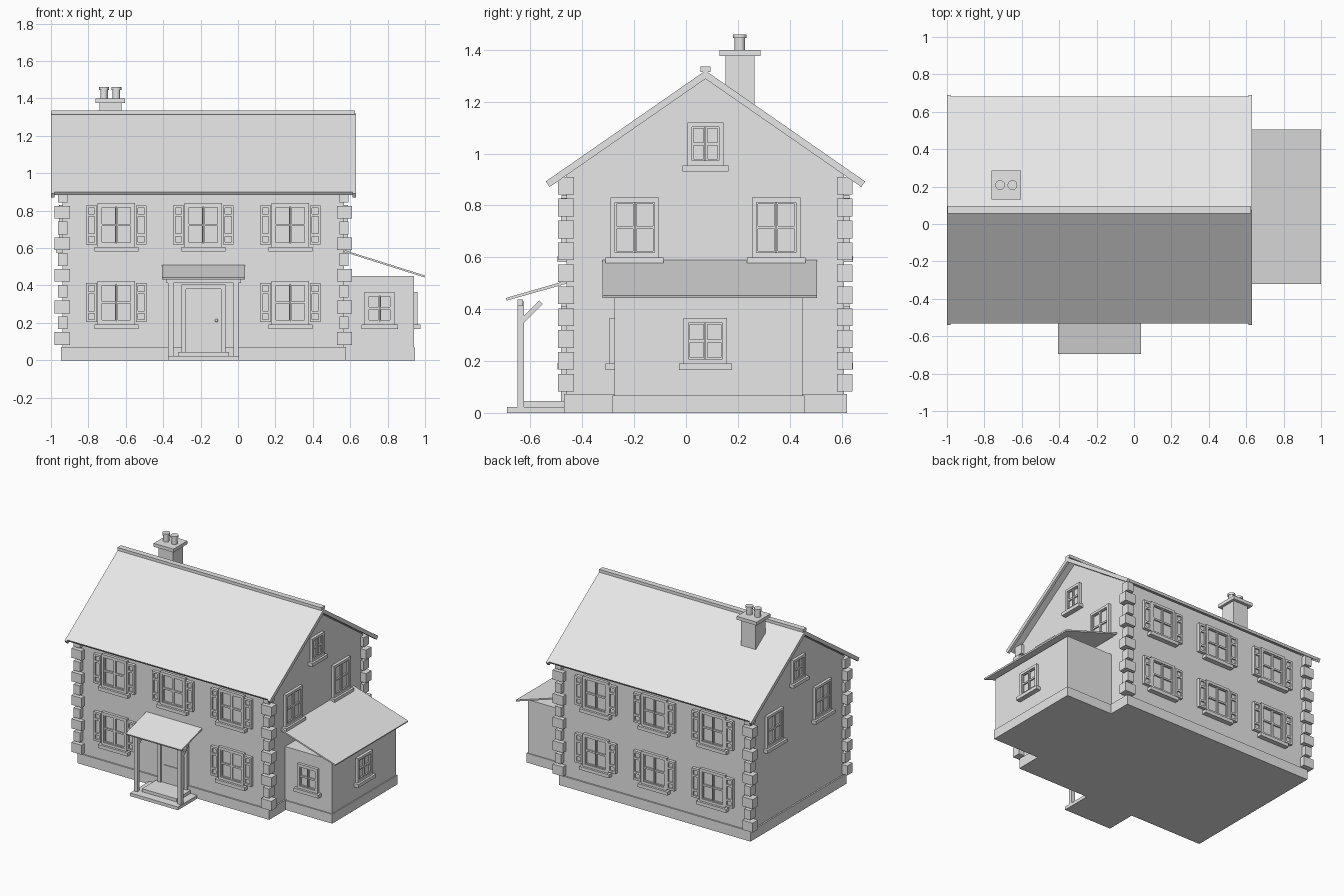
import bpy, bmesh, math
from mathutils import Matrix, Vector

if "Cube" in bpy.data.objects:
    bpy.data.objects.remove(bpy.data.objects["Cube"])

mat = bpy.data.materials.new("light_grey")
mat.diffuse_color = (0.8, 0.8, 0.8, 1)
mat.use_nodes = True
mat.node_tree.nodes["Principled BSDF"].inputs["Base Color"].default_value = mat.diffuse_color

CX, CY = -0.185, 0.075          # centre of the main house
HX, HY = 0.752, 0.535           # half size of the main walls
SLOPE, APEX = 0.694, 1.32       # roof pitch and ridge height


def finish(name, bm):
    bmesh.ops.recalc_face_normals(bm, faces=bm.faces)
    me = bpy.data.meshes.new(name)
    bm.to_mesh(me)
    bm.free()
    me.materials.append(mat)
    ob = bpy.data.objects.new(name, me)
    bpy.context.collection.objects.link(ob)
    return ob


def add_box(bm, x0, x1, y0, y1, z0, z1, m=Matrix()):
    c = Matrix.Translation(((x0 + x1) / 2, (y0 + y1) / 2, (z0 + z1) / 2))
    s = Matrix.Diagonal((x1 - x0, y1 - y0, z1 - z0, 1))
    bmesh.ops.create_cube(bm, size=1, matrix=m @ c @ s)


def boxes(name, *dims, m=Matrix()):
    bm = bmesh.new()
    for d in dims:
        add_box(bm, *d, m=m)
    return finish(name, bm)


def add_prism(bm, pts, axis, a, b):
    """Extrude a 2D outline: axis 'x' uses (y, z) points, axis 'y' uses (x, z)."""
    def put(p, t):
        return Vector((t, p[0], p[1])) if axis == 'x' else Vector((p[0], t, p[1]))
    lo = [bm.verts.new(put(p, a)) for p in pts]
    hi = [bm.verts.new(put(p, b)) for p in pts]
    bm.faces.new(lo)
    bm.faces.new(hi[::-1])
    for i in range(len(pts)):
        j = (i + 1) % len(pts)
        bm.faces.new((lo[i], lo[j], hi[j], hi[i]))


def prism(name, pts, axis, a, b):
    bm = bmesh.new()
    add_prism(bm, pts, axis, a, b)
    return finish(name, bm)


def wall_frame(x, y, turn):
    """Local x runs along the wall, local -y points outward."""
    return Matrix.Translation((x, y, 0)) @ Matrix.Rotation(math.radians(turn), 4, 'Z')


FRONT = wall_frame(CX, CY - HY, 0)
BACK = wall_frame(CX, CY + HY, 180)
RIGHT = wall_frame(CX + HX, CY, 90)
LEFT = wall_frame(CX - HX, CY, -90)


def window(name, m, c, z0, z1, hw, shutters=False):
    t, mid = 0.018, (z0 + z1) / 2
    bm = bmesh.new()
    # outer frame
    for s in (c - hw, c + hw - t):
        add_box(bm, s, s + t, -0.02, 0.005, z0, z1, m)
    for z in (z0, z1 - t):
        add_box(bm, c - hw + t, c + hw - t, -0.02, 0.005, z, z + t, m)
    # sashes: four small rims, set back from the frame
    for x0, x1 in ((c - hw + t, c - 0.001), (c + 0.001, c + hw - t)):
        for a, b in ((z0 + t, mid), (mid, z1 - t)):
            r = 0.006
            add_box(bm, x0, x0 + r, -0.014, 0.005, a, b, m)
            add_box(bm, x1 - r, x1, -0.014, 0.005, a, b, m)
            add_box(bm, x0, x1, -0.014, 0.005, a, a + r, m)
            add_box(bm, x0, x1, -0.014, 0.005, b - r, b, m)
    # glass and sill
    add_box(bm, c - hw + t, c + hw - t, -0.004, 0.002, z0 + t, z1 - t, m)
    add_box(bm, c - hw - 0.018, c + hw + 0.018, -0.035, 0.005, z0 - 0.024, z0, m)
    finish(name, bm)
    if shutters:
        bm = bmesh.new()
        for s in (-1, 1):
            x0, x1 = sorted((c + s * (hw + 0.004), c + s * (hw + 0.062)))
            a, b = z0 + 0.012, z1 - 0.012
            add_box(bm, x0, x1, -0.012, 0.004, a, b, m)
            for x in (x0, x1 - 0.012):
                add_box(bm, x, x + 0.012, -0.022, 0.004, a, b, m)
            for z in (a, a + 0.045, b - 0.06, b - 0.014):
                add_box(bm, x0, x1, -0.022, 0.004, z, z + 0.014, m)
        finish(name + "_shutters", bm)


# main walls with gables, and plinth
eave_z = APEX - 0.03 - SLOPE * HY
prism("main_walls", [(CY - HY, 0.05), (CY + HY, 0.05), (CY + HY, eave_z),
                     (CY, APEX - 0.03), (CY - HY, eave_z)], 'x', CX - HX, CX + HX)
boxes("main_plinth", (CX - 0.762, CX + 0.762, CY - 0.545, CY + 0.545, 0, 0.072))


# roof slabs, verge boards and ridge cap
def gable(reach, thick):
    n = Vector((SLOPE, 1)).normalized() * thick
    e = APEX - SLOPE * reach
    return [(CY, APEX), (CY + reach, e), (CY + reach - n.x, e - n.y),
            (CY, APEX - thick * 1.217), (CY - reach + n.x, e - n.y), (CY - reach, e)]


prism("roof", gable(0.607, 0.018), 'x', -0.985, 0.615)
bm = bmesh.new()
for x in (-1.0, 0.612):
    add_prism(bm, gable(0.616, 0.026), 'x', x, x + 0.018)
finish("verge_boards", bm)
boxes("ridge_cap", (-0.998, 0.625, CY - 0.02, CY + 0.02, 1.315, 1.336))

# corner stones, alternating wide and narrow
bm = bmesh.new()
for sx in (-1, 1):
    for sy in (-1, 1):
        for i in range(10):
            z = 0.082 + i * 0.0845
            o, w = (0.795, 0.082) if i % 2 == 0 else (0.777, 0.05)
            xs = sorted((CX + sx * o, CX + sx * (o - w)))
            ys = sorted((CY + sy * 0.568, CY + sy * 0.507))
            add_box(bm, *xs, *ys, z, z + 0.068)
finish("corner_stones", bm)

# windows of the main house
for side, m in (("front", FRONT), ("back", BACK)):
    for i, c in enumerate((-0.465, 0, 0.465)):
        window(f"{side}_upper_window_{i}", m, c, 0.606, 0.84, 0.1, True)
        if side == "back" or i != 1:
            window(f"{side}_lower_window_{i}", m, c, 0.192, 0.425, 0.1, True)
for side, m in (("left", LEFT), ("right", RIGHT)):
    for i, c in enumerate((-0.273, 0.273)):
        window(f"{side}_upper_window_{i}", m, c, 0.6, 0.83, 0.094)
    window(f"{side}_attic_window", m, 0, 0.955, 1.12, 0.07)

# chimney
boxes("chimney", (-0.74, -0.622, 0.153, 0.265, 1.1, 1.38),
      (-0.762, -0.604, 0.13, 0.287, 1.376, 1.4))
bm = bmesh.new()
for x in (-0.716, -0.65):
    for r, z0, z1 in ((0.02, 1.395, 1.45), (0.026, 1.445, 1.46)):
        bmesh.ops.create_cone(bm, cap_ends=True, segments=24, radius1=r, radius2=r, depth=z1 - z0,
                              matrix=Matrix.Translation((x, 0.208, (z0 + z1) / 2)))
finish("chimney_pots", bm)

# side annex with lean-to roof
boxes("annex_walls", (0.55, 0.94, -0.275, 0.45, 0.05, 0.45))
boxes("annex_plinth", (0.55, 0.947, -0.283, 0.457, 0, 0.067))
prism("annex_roof", [(0.565, 0.59), (1.0, 0.453), (0.997, 0.443), (0.565, 0.58)], 'y', -0.322, 0.505)
window("annex_side_window", wall_frame(0.94, 0.075, 90), 0, 0.19, 0.365, 0.084)
window("annex_front_window", wall_frame(0.757, -0.275, 0), 0, 0.19, 0.365, 0.08)

# porch: steps, posts, beams, braces, roof
boxes("porch_steps", (CX - 0.19, CX + 0.19, -0.69, -0.44, 0, 0.023),
      (CX - 0.137, CX + 0.137, -0.63, -0.44, 0.02, 0.045))
prism("porch_roof", [(-0.695, 0.443), (-0.455, 0.512), (-0.455, 0.5), (-0.692, 0.433)],
      'x', -0.407, 0.037)
bm = bmesh.new()
for s in (-1, 1):
    x0, x1 = sorted((CX + s * 0.188, CX + s * 0.16))
    add_box(bm, x0, x1, -0.65, -0.625, 0.02, 0.43)
    add_prism(bm, [(-0.63, 0.342), (-0.552, 0.42), (-0.566, 0.434), (-0.63, 0.37)],
              'x', x0 + 0.003, x1 - 0.003)
finish("porch_posts", bm)
boxes("porch_beam", (CX - 0.2, CX + 0.2, -0.65, -0.628, 0.412, 0.438))

# front door with frame, panels and knob
boxes("door_frame", (-0.118, -0.094, -0.022, 0.005, 0.04, 0.4),
      (0.094, 0.118, -0.022, 0.005, 0.04, 0.4),
      (-0.118, 0.118, -0.022, 0.005, 0.38, 0.405), m=FRONT)
boxes("door", (-0.094, 0.094, -0.01, 0.005, 0.045, 0.38), m=FRONT)
boxes("door_panels", (-0.075, 0.075, -0.015, 0.002, 0.245, 0.345),
      (-0.075, 0.075, -0.015, 0.002, 0.075, 0.175), m=FRONT)
bm = bmesh.new()
bmesh.ops.create_uvsphere(bm, u_segments=12, v_segments=8, radius=0.009,
                          matrix=Matrix.Translation((CX + 0.07, CY - HY - 0.018, 0.212)))
knob = finish("door_knob", bm)
knob.data.shade_smooth()
